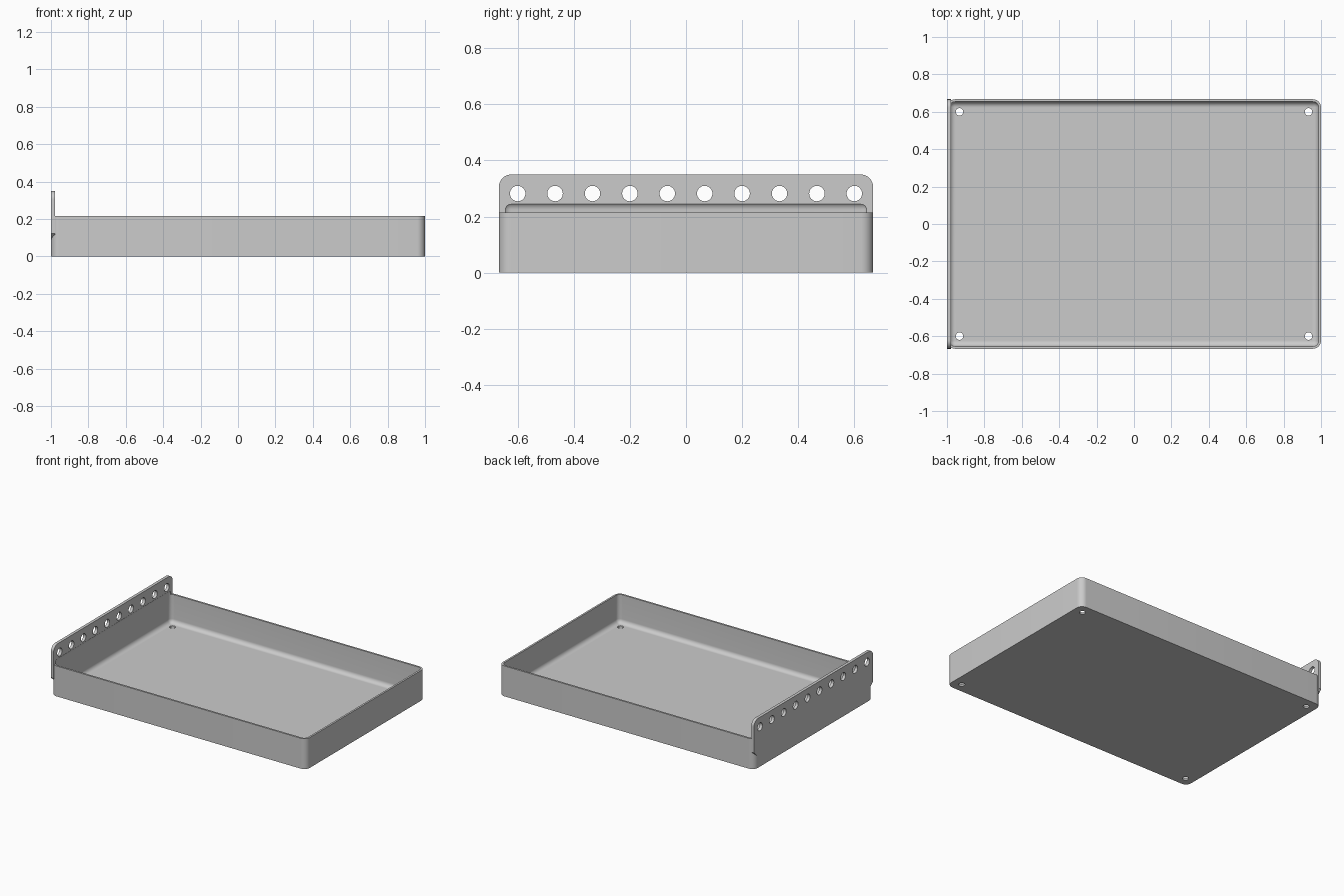
import bpy
import bmesh
import math
from mathutils import Matrix, Vector

cube = bpy.data.objects.get("Cube")
if cube:
    bpy.data.objects.remove(cube, do_unlink=True)

HALF_X, HALF_Y = 1.0, 0.667
RIM, TOP = 0.215, 0.35
WALL, FLOOR, PLATE = 0.0133, 0.0133, 0.021
INNER_R = 0.03
OUTER_R = INNER_R + WALL
CAVITY_TOP = 0.254

grey = bpy.data.materials.new("light grey plastic")
grey.use_nodes = True
grey.diffuse_color = (0.6, 0.6, 0.6, 1)
grey.node_tree.nodes["Principled BSDF"].inputs["Base Color"].default_value = (0.6, 0.6, 0.6, 1)


def make_object(name, bm):
    bmesh.ops.recalc_face_normals(bm, faces=bm.faces)
    mesh = bpy.data.meshes.new(name)
    bm.to_mesh(mesh)
    bm.free()
    mesh.materials.append(grey)
    obj = bpy.data.objects.new(name, mesh)
    bpy.context.collection.objects.link(obj)
    return obj


def rounded_box(name, low, high, radius, only_vertical):
    bm = bmesh.new()
    low, high = Vector(low), Vector(high)
    bmesh.ops.create_cube(bm, size=1)
    bmesh.ops.scale(bm, vec=high - low, verts=bm.verts)
    bmesh.ops.translate(bm, vec=(low + high) / 2, verts=bm.verts)
    edges = [e for e in bm.edges
             if not only_vertical or abs(e.verts[0].co.z - e.verts[1].co.z) > 0.01]
    bmesh.ops.bevel(bm, geom=edges, offset=radius, segments=10, profile=0.5, affect='EDGES')
    return make_object(name, bm)


def cylinders(name, centres, radius, depth, axis):
    bm = bmesh.new()
    turn = Matrix.Rotation(math.pi / 2, 4, 'Y') if axis == 'X' else Matrix.Identity(4)
    for c in centres:
        bmesh.ops.create_cone(bm, cap_ends=True, segments=40, radius1=radius, radius2=radius,
                              depth=depth, matrix=Matrix.Translation(c) @ turn)
    return make_object(name, bm)


def combine(target, other, operation):
    mod = target.modifiers.new(operation, 'BOOLEAN')
    mod.object, mod.operation, mod.solver = other, operation, 'EXACT'
    bpy.context.view_layer.objects.active = target
    bpy.ops.object.modifier_apply(modifier=mod.name)
    bpy.data.objects.remove(other, do_unlink=True)


# Solid tray body with rounded upright corners
tray = rounded_box("tray", (-HALF_X, -HALF_Y, 0), (HALF_X, HALF_Y, RIM), OUTER_R, True)

# Hanging plate: rounded top corners, sloped lower corners that run into the tray
corner = 0.045
half = [(HALF_Y - OUTER_R - 0.005, 0.075), (HALF_Y, 0.122)]
for i in range(11):
    a = i / 10 * math.pi / 2
    half.append((HALF_Y - corner + corner * math.cos(a), TOP - corner + corner * math.sin(a)))
profile = half + [(-y, z) for y, z in reversed(half)]
bm = bmesh.new()
face = bm.faces.new([bm.verts.new((-HALF_X, y, z)) for y, z in profile])
out = bmesh.ops.extrude_face_region(bm, geom=[face])
bmesh.ops.translate(bm, vec=(PLATE, 0, 0),
                    verts=[v for v in out["geom"] if isinstance(v, bmesh.types.BMVert)])
plate = make_object("hanging_plate", bm)
combine(tray, plate, 'UNION')

# Hollow with filleted floor, also relieving the foot of the plate
hollow = rounded_box("hollow_cutter", (-HALF_X + WALL, -HALF_Y + WALL, FLOOR),
                     (HALF_X - WALL, HALF_Y - WALL, CAVITY_TOP), INNER_R, False)
combine(tray, hollow, 'DIFFERENCE')

# Row of ten holes in the plate
row = [(-HALF_X, (i - 4.5) * 0.1333, 0.282) for i in range(10)]
combine(tray, cylinders("plate_hole_cutter", row, 0.0275, 0.2, 'X'), 'DIFFERENCE')

# Drain holes in the floor corners
drains = [(sx * 0.933, sy * 0.6, 0) for sx in (-1, 1) for sy in (-1, 1)]
combine(tray, cylinders("drain_cutter", drains, 0.02, 0.1, 'Z'), 'DIFFERENCE')

# Smooth the fillets, keep the edges crisp
bpy.ops.object.select_all(action='DESELECT')
tray.select_set(True)
bpy.context.view_layer.objects.active = tray
bpy.ops.object.shade_smooth_by_angle(angle=math.radians(30))
